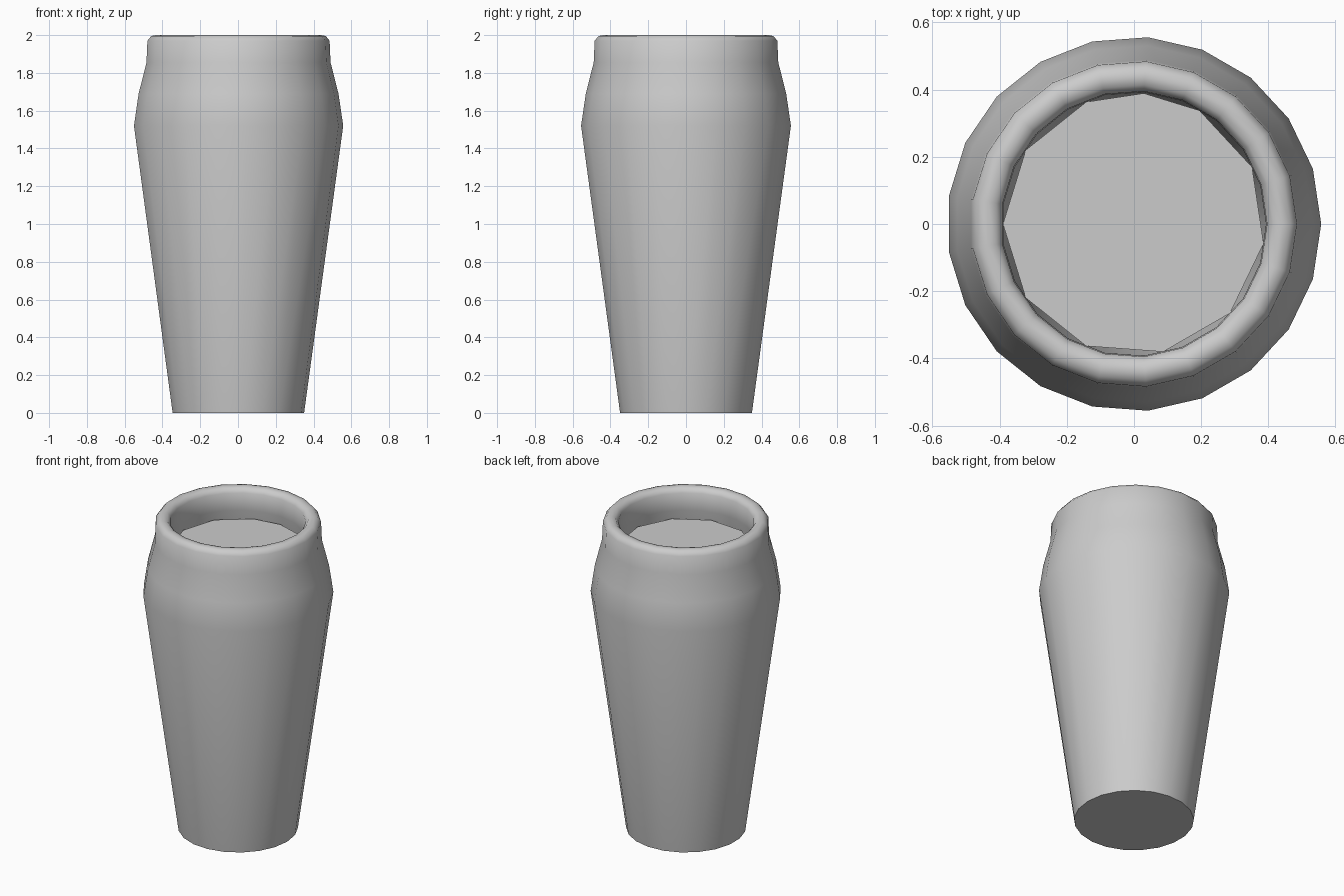
import bpy, bmesh
from math import cos, sin, pi, radians

if "Cube" in bpy.data.objects:
    bpy.data.objects.remove(bpy.data.objects["Cube"])

SIDES = 21
STEP = 2 * pi / SIDES


def lathe(name, profile, angles, smooth):
    """Revolve (radius, z) points through the angles, capping both ends."""
    bm = bmesh.new()
    rings = [[bm.verts.new((r * cos(a), r * sin(a), z)) for a in angles]
             for r, z in profile]
    n = len(angles)
    for low, high in zip(rings, rings[1:]):
        for i in range(n):
            j = (i + 1) % n
            bm.faces.new((low[i], low[j], high[j], high[i]))
    bm.faces.new(rings[0][::-1])
    bm.faces.new(rings[-1])
    bmesh.ops.recalc_face_normals(bm, faces=bm.faces)
    mesh = bpy.data.meshes.new(name)
    bm.to_mesh(mesh)
    bm.free()
    obj = bpy.data.objects.new(name, mesh)
    bpy.context.collection.objects.link(obj)
    bpy.ops.object.select_all(action='DESELECT')
    obj.select_set(True)
    bpy.context.view_layer.objects.active = obj
    if smooth:
        bpy.ops.object.shade_smooth_by_angle(angle=radians(45))
    return obj


# Glass: outer wall, rounded rim, inner wall and inner floor
glass_profile = [
    (0.35, 0.0), (0.557, 1.52), (0.532, 1.69), (0.49, 1.855),
    (0.485, 1.97), (0.465, 1.995), (0.44, 2.0), (0.415, 1.995),
    (0.396, 1.97), (0.393, 1.86), (0.44, 1.68), (0.465, 1.52), (0.27, 0.09),
]
lathe("pint_glass", glass_profile, [i * STEP for i in range(SIDES)], True)

# Drink: coarse-sided filling just below the rim
drink_steps = [-8.5, -6.5, -4.5, -2.5, -0.5, 1.5, 3.5, 5, 6.5, 8.5, 10.5]
lathe("drink", [(0.26, 0.1), (0.39, 1.81)], [s * STEP for s in drink_steps], False)
